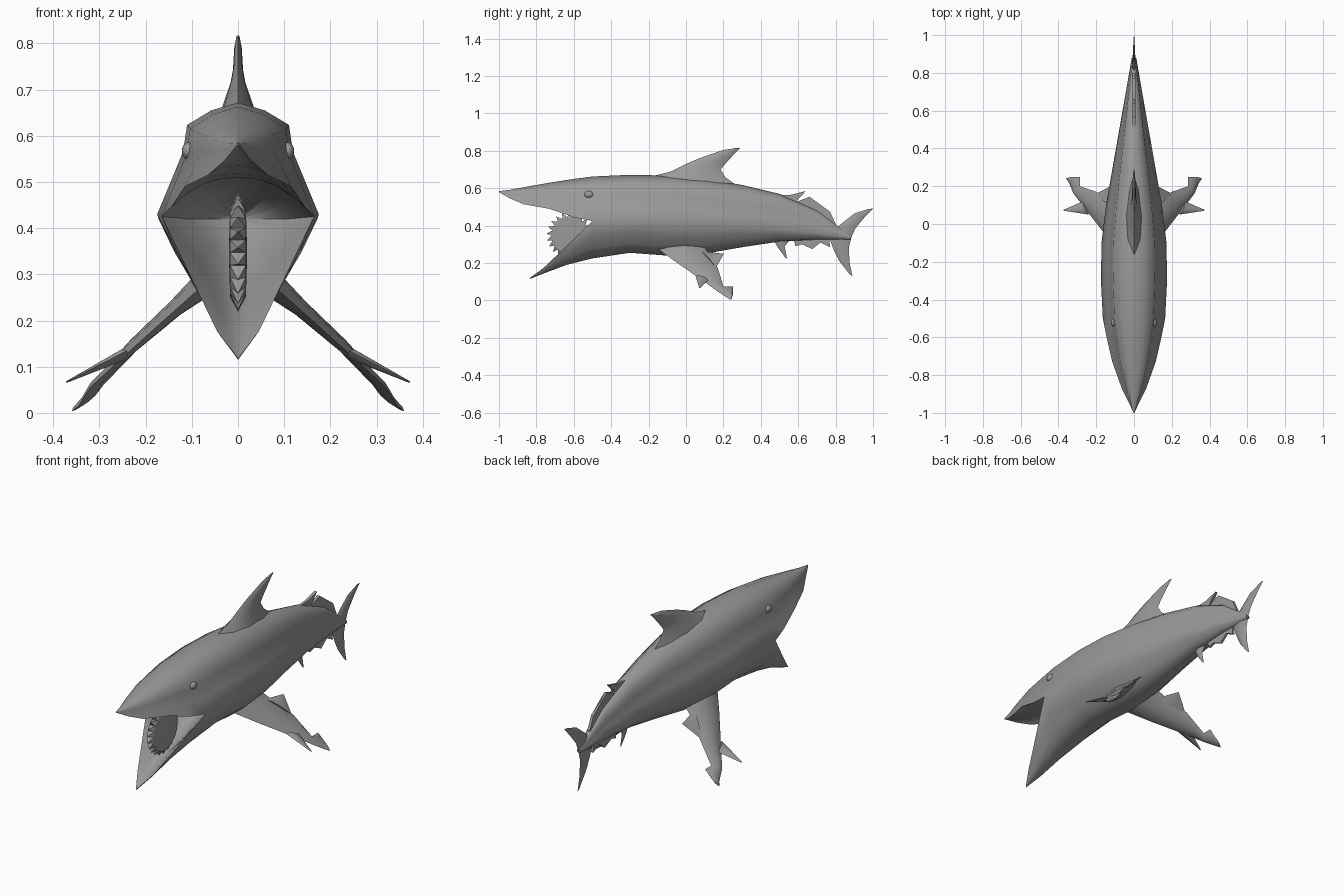
import bpy
import bmesh
import math
from mathutils import Vector

cube = bpy.data.objects.get("Cube")
if cube:
    bpy.data.objects.remove(cube, do_unlink=True)

grey = bpy.data.materials.new("slate grey")
grey.use_nodes = True
grey.diffuse_color = (0.32, 0.32, 0.32, 1)
for node in grey.node_tree.nodes:
    if node.type == 'BSDF_PRINCIPLED':
        node.inputs["Base Color"].default_value = grey.diffuse_color
        node.inputs["Roughness"].default_value = 0.6


def finish(bm, name, angle=50):
    """Turn a bmesh into a named, shaded object."""
    bmesh.ops.recalc_face_normals(bm, faces=bm.faces)
    mesh = bpy.data.meshes.new(name)
    bm.to_mesh(mesh)
    bm.free()
    mesh.materials.append(grey)
    obj = bpy.data.objects.new(name, mesh)
    bpy.context.collection.objects.link(obj)
    bpy.ops.object.select_all(action='DESELECT')
    obj.select_set(True)
    bpy.context.view_layer.objects.active = obj
    if angle:
        bpy.ops.object.shade_smooth_by_angle(angle=math.radians(angle))
    return obj


def loft(bm, rows, shape):
    """Skin rows of (y, half width, edge z, middle z) with a half cross-section."""
    section = [(-u, v) for u, v in shape] + [p for p in reversed(shape[:-1])]
    rings = [[bm.verts.new((u * w, y, edge + (mid - edge) * v)) for u, v in section]
             for y, w, edge, mid in rows]
    for a, b in zip(rings, rings[1:]):
        for i in range(len(section) - 1):
            bm.faces.new((a[i], a[i + 1], b[i + 1], b[i]))


def blade(name, rows, normal):
    """Lens-shaped fin lofted through rows of (lead, trail, half thickness)."""
    bm = bmesh.new()
    n = Vector(normal).normalized()
    rings = []
    for lead, trail, t in rows:
        a, b = Vector(lead), Vector(trail)
        near = [a.lerp(b, f) + n * t * k for f, k in ((0.2, 0.8), (0.5, 1), (0.8, 0.6))]
        far = [a.lerp(b, f) - n * t * k for f, k in ((0.8, 0.6), (0.5, 1), (0.2, 0.8))]
        rings.append([bm.verts.new(p) for p in [a] + near + [b] + far])
    for a, b in zip(rings, rings[1:]):
        for i in range(len(a)):
            j = (i + 1) % len(a)
            bm.faces.new((a[i], a[j], b[j], b[i]))
    bm.faces.new(rings[0])
    bm.faces.new(rings[-1])
    return finish(bm, name)


def upright(name, rows):
    """Blade standing in the middle plane, from (y, z) pairs."""
    return blade(name, [((0, *a), (0, *b), t) for a, b, t in rows], (1, 0, 0))


def plate(name, outline, t):
    """Thin ragged fin cut from a (y, z) outline."""
    bm = bmesh.new()
    sides = [[bm.verts.new((x, y, z)) for y, z in outline] for x in (-t, t)]
    faces = [bm.faces.new(side) for side in sides]
    for i in range(len(outline)):
        j = (i + 1) % len(outline)
        bm.faces.new((sides[0][i], sides[0][j], sides[1][j], sides[1][i]))
    bmesh.ops.triangulate(bm, faces=faces)
    return finish(bm, name, 0)


# Body with open jaws: (y, half width, side z, top z, belly z)
trunk = [(-.5, .165, .425, .663, .225), (-.3, .175, .43, .672, .255),
         (-.1, .172, .42, .668, .24), (.1, .148, .41, .65, .25),
         (.3, .113, .4, .618, .285), (.5, .078, .385, .57, .315),
         (.7, .043, .36, .485, .325), (.88, .012, .335, .345, .325)]
# Jaws: (y, half width, lip z, outer middle z, inner middle z)
upper_jaw = [(-1, .002, .58, .585, .579), (-.94, .03, .545, .592, .555),
             (-.87, .065, .515, .605, .535), (-.73, .115, .49, .63, .518),
             (-.6, .145, .445, .65, .51)]
lower_jaw = [(-.835, .002, .12, .115, .119), (-.76, .045, .176, .145, .16),
             (-.64, .1, .29, .19, .21)]
corner = trunk[0][:3]
throat = [(-.35, .11, .42), (-.25, .01, .42)]

top_shape = [(1, 0), (.84, .28), (.68, .56), (.63, .8), (.33, .93), (0, 1)]
belly_shape = [(1, 0), (.8, .4), (.6, .72), (.35, .93), (0, 1)]
palate_shape = [(1, 0), (.8, .4), (.55, .75), (.3, .93), (0, 1)]
trough_shape = [(1, 0), (.75, .3), (.5, .6), (.25, .87), (0, 1)]

body = bmesh.new()
loft(body, [r[:4] for r in upper_jaw + trunk], top_shape)
loft(body, [r[:4] for r in lower_jaw] + [r[:3] + r[4:] for r in trunk], belly_shape)
loft(body, [r[:3] + r[4:] for r in upper_jaw]
     + [(*corner, .51), (*throat[0], .48), (*throat[1], .425)], palate_shape)
loft(body, [r[:3] + r[4:] for r in lower_jaw]
     + [(*corner, .26), (*throat[0], .32), (*throat[1], .415)], trough_shape)
bmesh.ops.remove_doubles(body, verts=body.verts, dist=.0005)
bmesh.ops.holes_fill(body, edges=[e for e in body.edges if e.is_boundary], sides=0)
finish(body, "body", 55)

# Tooth wheel standing in the lower jaw
wheel = bmesh.new()
count = 22


def rim(x, radius, step):
    a = math.tau * step / count
    return wheel.verts.new((x, -.62 + radius * math.cos(a), .347 + radius * math.sin(a)))


left = [rim(.017, .098, i) for i in range(count)]
right = [rim(-.017, .098, i) for i in range(count)]
hubs = [rim(x, 0, 0) for x in (.02, -.02)]
for i in range(count):
    j = (i + 1) % count
    tip = rim(0, .127, i + .7)
    for tri in ((left[i], left[j], tip), (right[j], right[i], tip),
                (left[i], right[i], tip), (left[j], right[j], tip),
                (left[i], left[j], hubs[0]), (right[i], right[j], hubs[1])):
        wheel.faces.new(tri)
finish(wheel, "tooth_wheel", 0)

# Middle fins
upright("dorsal_fin", [
    ((-.22, .655), (.29, .6), .045), ((-.08, .69), (.21, .66), .03),
    ((0, .73), (.185, .7), .016), ((.07, .76), (.205, .725), .011),
    ((.2, .805), (.255, .78), .008), ((.28, .817), (.29, .815), .003)])
upright("tail_fin", [
    ((.97, .488), (1, .492), .002), ((.9, .465), (.955, .445), .005),
    ((.83, .41), (.905, .385), .008), ((.76, .35), (.885, .34), .011),
    ((.79, .27), (.87, .28), .007), ((.82, .21), (.875, .2), .005),
    ((.875, .14), (.89, .13), .002)])
upright("anal_fin", [
    ((.46, .34), (.57, .34), .012), ((.49, .285), (.527, .29), .007),
    ((.53, .23), (.54, .225), .002)])
plate("rear_dorsal_frill", [
    (.45, .56), (.56, .565), (.64, .585), (.59, .55), (.585, .525), (.66, .555),
    (.69, .52), (.77, .475), (.8, .41), (.78, .38), (.5, .5)], .007)
plate("rear_belly_frill", [
    (.57, .35), (.585, .29), (.62, .3), (.675, .275), (.72, .31), (.77, .285),
    (.765, .345)], .006)

# Paired fins and eyes
pectoral = [
    ((.06, -.17, .29), (.06, .1, .29), .03), ((.15, -.06, .21), (.12, .12, .245), .018),
    ((.25, .07, .12), (.2, .17, .175), .013), ((.32, .16, .055), (.285, .2, .075), .011),
    ((.345, .22, .015), (.285, .25, .075), .01), ((.36, .24, .004), (.33, .25, .03), .005)]
barb = [((.1, .08, .265), (.2, .16, .175), .012), ((.12, .2, .25), (.125, .2, .245), .002)]
spur = [((.24, .05, .135), (.27, .12, .11), .012), ((.37, .07, .068), (.372, .076, .066), .002)]

for side, s in (("left", 1), ("right", -1)):
    def flip(p):
        return (p[0] * s, p[1], p[2])

    for part, rows in (("pectoral_fin", pectoral), ("fin_barb", barb), ("fin_spur", spur)):
        blade(f"{side}_{part}", [(flip(a), flip(b), t) for a, b, t in rows], flip((.93, 0, 1)))

    eye = bmesh.new()
    bmesh.ops.create_uvsphere(eye, u_segments=16, v_segments=10, radius=.021)
    bmesh.ops.scale(eye, vec=(.7, 1.1, .9), verts=eye.verts)
    bmesh.ops.translate(eye, vec=(.107 * s, -.52, .567), verts=eye.verts)
    finish(eye, side + "_eye")
